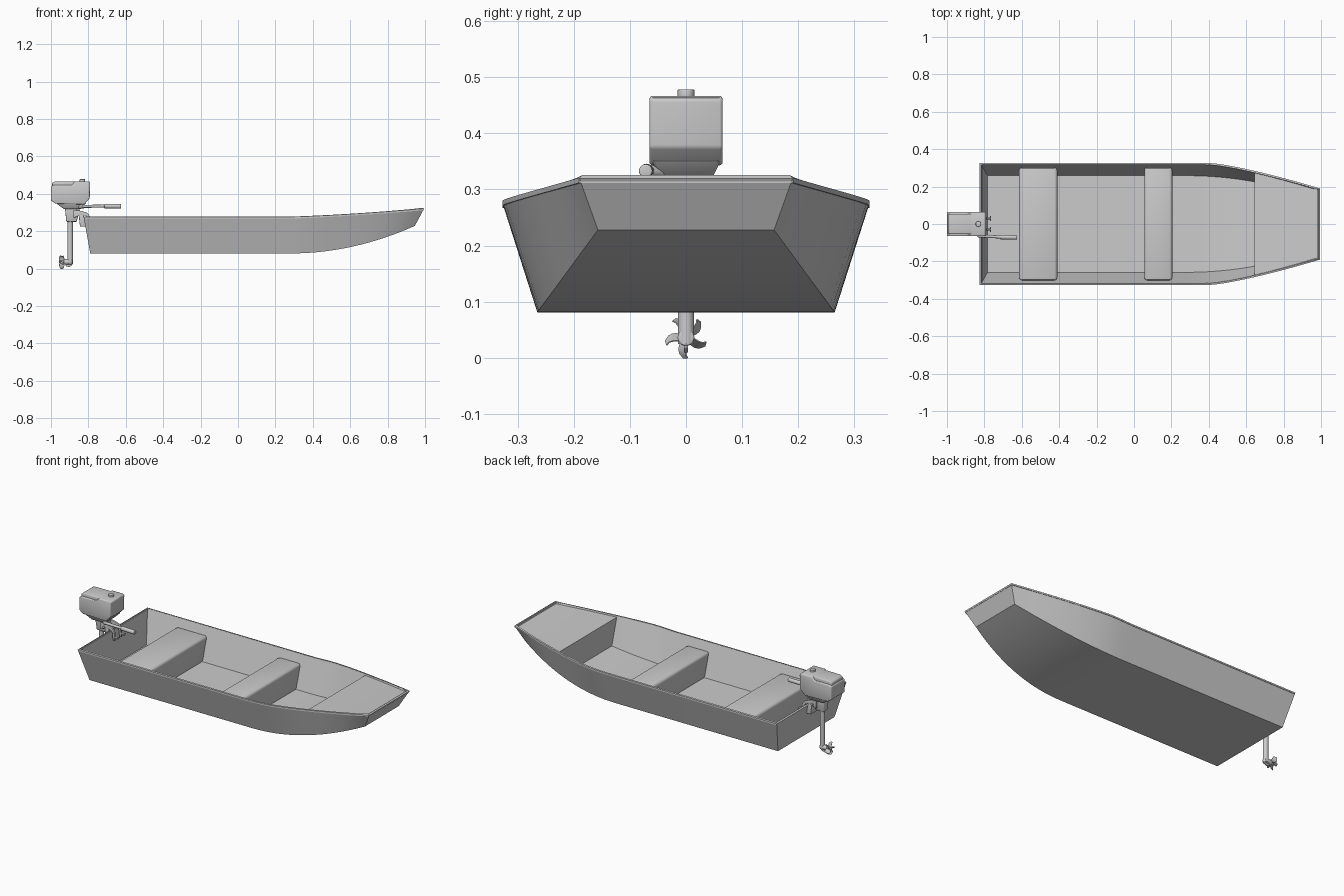
import bpy, bmesh, math
from mathutils import Vector, Matrix

if "Cube" in bpy.data.objects:
    bpy.data.objects.remove(bpy.data.objects["Cube"])


def finish(name, bm, bevel=0, solid=0, angle=30, segs=3, recalc=True):
    if recalc:
        bmesh.ops.recalc_face_normals(bm, faces=bm.faces)
    me = bpy.data.meshes.new(name)
    bm.to_mesh(me)
    bm.free()
    ob = bpy.data.objects.new(name, me)
    bpy.context.collection.objects.link(ob)
    bpy.ops.object.select_all(action='DESELECT')
    bpy.context.view_layer.objects.active = ob
    ob.select_set(True)
    if solid:
        m = ob.modifiers.new("solid", 'SOLIDIFY')
        m.thickness, m.offset, m.use_even_offset = solid, -1, True
        bpy.ops.object.modifier_apply(modifier=m.name)
    if bevel:
        m = ob.modifiers.new("bevel", 'BEVEL')
        m.width, m.segments, m.limit_method = bevel, segs, 'ANGLE'
        bpy.ops.object.modifier_apply(modifier=m.name)
    bpy.ops.object.shade_smooth_by_angle(angle=math.radians(angle))
    return ob


def prism(name, prof, y0, y1, bevel=0):
    """Extrude an x-z profile from y0 to y1."""
    bm = bmesh.new()
    a = [bm.verts.new((x, y0, z)) for x, z in prof]
    b = [bm.verts.new((x, y1, z)) for x, z in prof]
    bm.faces.new(a)
    bm.faces.new(b[::-1])
    for i in range(len(a)):
        j = (i + 1) % len(a)
        bm.faces.new((a[i], a[j], b[j], b[i]))
    return finish(name, bm, bevel)


def taper(name, low, high, bevel=0):
    """Block between two rectangles (x0, x1, half width, z)."""
    bm = bmesh.new()
    rings = [[bm.verts.new(p) for p in ((x0, -h, z), (x1, -h, z), (x1, h, z), (x0, h, z))]
             for x0, x1, h, z in (low, high)]
    bm.faces.new(rings[0])
    bm.faces.new(rings[1])
    for i in range(4):
        j = (i + 1) % 4
        bm.faces.new((rings[0][i], rings[0][j], rings[1][j], rings[1][i]))
    return finish(name, bm, bevel)


def rod(name, p, q, r1, r2=None, bevel=0, n=20):
    p, q = Vector(p), Vector(q)
    d = q - p
    bm = bmesh.new()
    mat = Matrix.Translation((p + q) / 2) @ d.to_track_quat('Z', 'Y').to_matrix().to_4x4()
    bmesh.ops.create_cone(bm, cap_ends=True, segments=n, radius1=r1,
                          radius2=r1 if r2 is None else r2, depth=d.length, matrix=mat)
    return finish(name, bm, bevel, angle=40)


# Hull lines as functions of x
def ramp(x, a, b, p):
    return max(0, (x - a) / (b - a)) ** p


def top(x):
    return .327 - .137 * ramp(x, .4, .995, 1.3), .275 + .045 * ramp(x, .25, .995, 1.4)


def bottom(x):
    u = ramp(x, .28, .945, 2)
    return .265 - .108 * u, .081 + .147 * u


# Hull shell: flat bottom, flared sides, raked transom and square bow
bm = bmesh.new()
rows = []
N = 14
for i in range(-1, N + 1):
    if i < 0:
        tx, bx = -.825, -.79
    else:
        tx, bx = .28 + .715 * i / N, .28 + .665 * i / N
    (ty, tz), (by, bz) = top(tx), bottom(bx)
    rows.append([bm.verts.new(p) for p in
                 ((tx, -ty, tz), (bx, -by, bz), (bx, by, bz), (tx, ty, tz))])
for a, b in zip(rows, rows[1:]):
    for k in range(3):
        bm.faces.new((a[k], a[k + 1], b[k + 1], b[k]))
bm.faces.new(rows[0][::-1])
bm.faces.new(rows[-1])
finish("hull", bm, solid=.009, recalc=False)

# Gunwale rail around the rim
bm = bmesh.new()
rim = [(-.823, 0, 0)]
path = [-.822] + [.28 + .712 * i / N for i in range(N + 1)]
half = [(x, *top(x)) for x in path]
loop = [(x, -y, z) for x, y, z in half] + [(x, y, z) for x, y, z in half[::-1]]
rings = []
for x, y, z in loop:
    s = math.copysign(1, y)
    ex = .010 if x < -.8 else (-.010 if x > .99 else 0)
    rings.append([bm.verts.new(p) for p in ((x, y, z - .008), (x, y, z + .001),
                  (x + ex, y - s * .010, z + .001), (x + ex, y - s * .010, z - .008))])
for i in range(len(rings)):
    a, b = rings[i], rings[(i + 1) % len(rings)]
    for k in range(4):
        bm.faces.new((a[k], a[(k + 1) % 4], b[(k + 1) % 4], b[k]))
finish("gunwale", bm)

# Bow deck with its bulkhead
bm = bmesh.new()
by, bz = bottom(.645)
prev = [bm.verts.new((.645, s * (by - .004), bz + .004)) for s in (-1, 1)]
for i in range(9):
    x = .645 + .34 * i / 8
    y, z = top(x)
    cur = [bm.verts.new((x, s * (y - .008), z - .006)) for s in (-1, 1)]
    bm.faces.new((prev[0], cur[0], cur[1], prev[1]))
    prev = cur
finish("bow_deck", bm, angle=40)

# Bench seats, rounded along their top edges
for name, x0, x1 in (("rear_seat", -.615, -.41), ("middle_seat", .055, .205)):
    taper(name, (x0, x1, .262, .086), (x0, x1, .306, .23), bevel=.016)

# Engine cowl, raised lid, starter cap and lower pan
prism("engine_cowl", [(-1, .365), (-.975, .347), (-.825, .343), (-.793, .375), (-.79, .46),
                      (-.797, .467), (-.872, .467), (-.888, .447), (-.985, .447), (-1, .44)],
      -.065, .065, bevel=.006)
prism("cowl_lid", [(-.995, .42), (-.85, .42), (-.85, .467), (-.98, .466), (-.993, .458)],
      -.054, .054, bevel=.005)
rod("starter_cap", (-.832, 0, .46), (-.832, 0, .478), .015, bevel=.002)
taper("engine_pan", (-.93, -.845, .046, .318), (-.975, -.81, .062, .352), bevel=.006)

# Swivel bracket, clamp and drive leg
taper("swivel_bracket", (-.918, -.862, .018, .25), (-.925, -.845, .024, .325), bevel=.006)
for s in (-1, 1):
    prism("clamp_arm", [(-.88, .315), (-.835, .308), (-.805, .298), (-.788, .275), (-.785, .225),
                        (-.797, .225), (-.802, .27), (-.815, .284), (-.845, .284), (-.88, .27)],
          s * .03 - .006, s * .03 + .006, bevel=.002)
    rod("clamp_screw", (-.8, s * .03, .245), (-.765, s * .03, .245), .005)
    rod("clamp_knob", (-.768, s * .03 - .014, .245), (-.768, s * .03 + .014, .245), .003)
taper("clamp_plate", (-.845, -.815, .036, .225), (-.852, -.826, .036, .29), bevel=.003)
rod("tilt_pin", (-.855, -.042, .29), (-.855, .042, .29), .007)
bm = bmesh.new()
bmesh.ops.create_cone(bm, cap_ends=True, segments=20, radius1=.0145, radius2=.0145, depth=.235,
                      matrix=Matrix.Translation((-.897, 0, .1425)))
finish("drive_leg", bm, angle=40)

# Gearcase and skeg
rod("gearcase", (-.932, 0, .036), (-.885, 0, .036), .015, bevel=.004)
prism("skeg", [(-.885, .035), (-.888, .018), (-.9, .009), (-.92, .012), (-.925, .035)],
      -.004, .004, bevel=.001)

# Propeller
rod("propeller_hub", (-.928, 0, .036), (-.957, 0, .036), .011, .006, bevel=.002)
bm = bmesh.new()
for k in range(5):
    base = math.radians(-90 + 72 * k)
    prev = None
    for j in range(6):
        t = j / 5
        r = .006 + .031 * t
        w = .006 + .009 * math.sin(math.pi * (.15 + .75 * t))
        row = []
        for s in (-1, 1):
            a = base + .5 * (t - 1) * t * 2 + s * w * .45 / max(r, .012)
            row.append(bm.verts.new((-.943 + s * w * .9, r * math.cos(a), .037 + r * math.sin(a))))
        if prev:
            bm.faces.new((prev[0], prev[1], row[1], row[0]))
        prev = row
finish("propeller_blades", bm, solid=.002)

# Steering tiller with grip
rod("tiller_pivot", (-.865, -.02, .328), (-.825, -.066, .333), .011, bevel=.002)
rod("tiller_arm", (-.835, -.064, .333), (-.7, -.07, .334), .008)
rod("tiller_grip", (-.715, -.07, .334), (-.625, -.072, .333), .012, bevel=.003)
